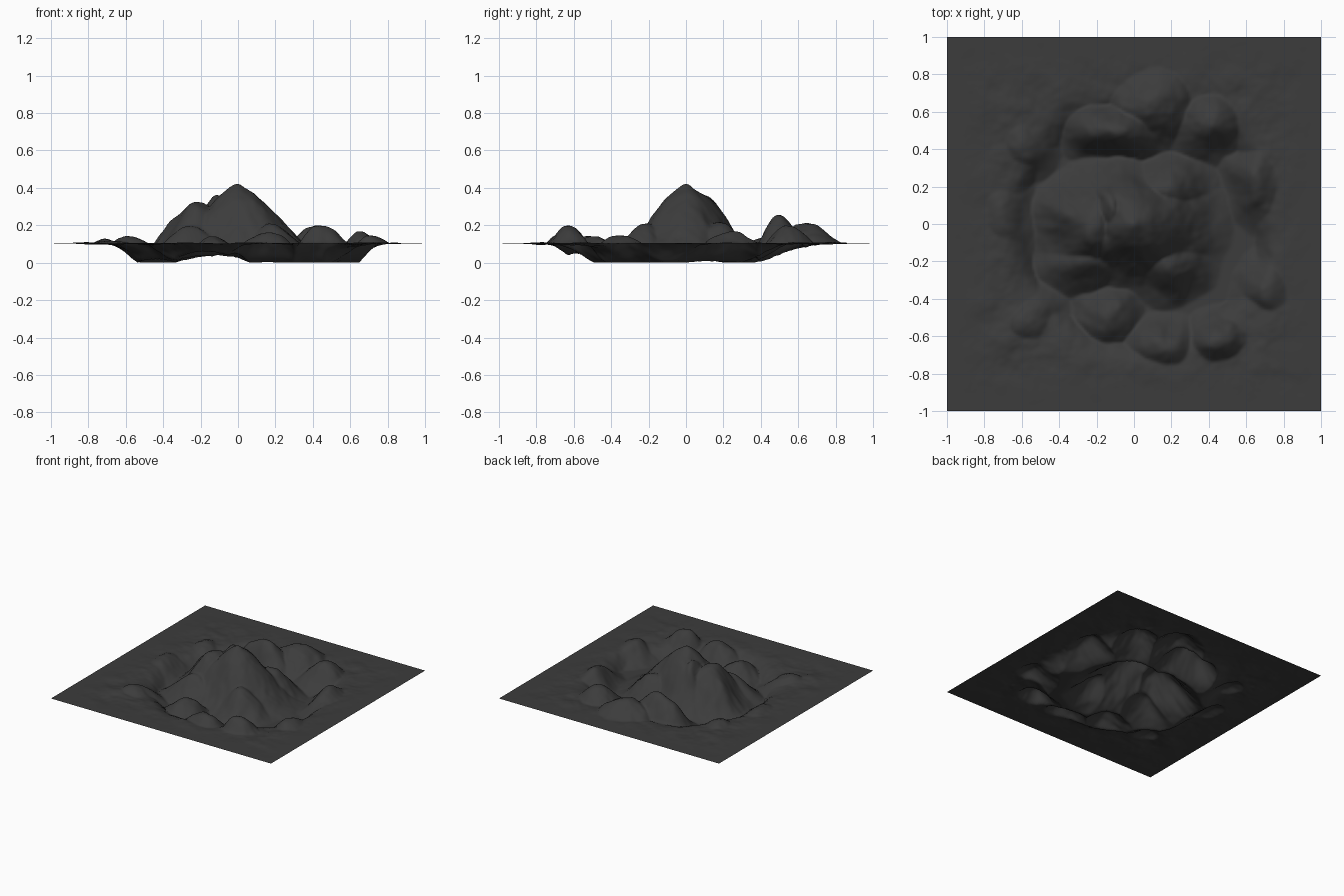
import bpy, bmesh, math
from mathutils import Vector, noise

N = 160          # grid resolution
EDGE = 0.104     # level of the flat border

# mounds: x, y, top height, spread in x, spread in y
MOUNDS = [
    # central mountain
    (0.00, 0.00, 0.405, 0.31, 0.265),
    (-0.22, -0.01, 0.325, 0.21, 0.22),
    (-0.12, 0.05, 0.365, 0.14, 0.17),
    (0.15, -0.20, 0.21, 0.20, 0.17),
    (0.17, 0.18, 0.22, 0.19, 0.18),
    (-0.25, -0.18, 0.19, 0.20, 0.17),
    # back hill
    (-0.08, 0.52, 0.26, 0.24, 0.15),
    (0.10, 0.66, 0.22, 0.24, 0.20),
    (0.42, 0.55, 0.19, 0.20, 0.20),
    # outer rim
    (0.68, 0.22, 0.165, 0.18, 0.22),
    (0.71, -0.36, 0.16, 0.17, 0.20),
    (0.48, -0.63, 0.195, 0.17, 0.15),
    (0.15, -0.65, 0.17, 0.22, 0.15),
    (-0.14, -0.50, 0.14, 0.14, 0.15),
    (-0.56, -0.52, 0.135, 0.22, 0.20),
    (-0.70, 0.05, 0.135, 0.17, 0.25),
    (-0.62, 0.44, 0.135, 0.20, 0.20),
]


def smoothstep(t):
    t = min(max(t, 0.0), 1.0)
    return t * t * (3 - 2 * t)


def height(x, y):
    r = math.hypot(x, y)
    # warp the plan so the slopes get gullies and spurs
    p = Vector((x * 2.6, y * 2.6, 0.37))
    warp = 0.045 * smoothstep(r / 0.2)
    u = x + warp * noise.fractal(p, 1.0, 2.0, 4)
    v = y + warp * noise.fractal(p + Vector((7.3, 2.1, 4.4)), 1.0, 2.0, 4)
    # low plain with a ring valley around the mountain
    d = math.hypot(u - 0.04, v)
    z = EDGE - 0.2 * math.exp(-((d - 0.47) / 0.15) ** 2)
    if d < 0.47:
        z = EDGE - 0.2
    # mountain, hills and rim
    for mx, my, h, sx, sy in MOUNDS:
        q = ((u - mx) / sx) ** 2 + ((v - my) / sy) ** 2
        z = max(z, (h + 0.03) * math.exp(-q) - 0.03)
    # rocky detail
    rough = noise.fractal(p * 2.2, 1.0, 2.0, 5)
    z += 0.016 * rough * smoothstep(z / 0.12)
    # small pointed summit
    z += 0.018 * math.exp(-(r / 0.035) ** 2)
    # fade to the flat border, with a flat valley floor
    fade = 1 - smoothstep((max(abs(x), abs(y)) - 0.62) / 0.38)
    return max(EDGE + (z - EDGE) * fade, 0.0)


# terrain sheet
bm = bmesh.new()
bmesh.ops.create_grid(bm, x_segments=N, y_segments=N, size=1.0)
for vert in bm.verts:
    vert.co.z = height(vert.co.x, vert.co.y)
for face in bm.faces:
    face.smooth = True
mesh = bpy.data.meshes.new("mountain_terrain")
bm.to_mesh(mesh)
bm.free()
terrain = bpy.data.objects.new("mountain_terrain", mesh)
bpy.context.collection.objects.link(terrain)

# dark rock colour
rock = bpy.data.materials.new("dark_rock")
rock.diffuse_color = (0.045, 0.045, 0.045, 1.0)
mesh.materials.append(rock)
